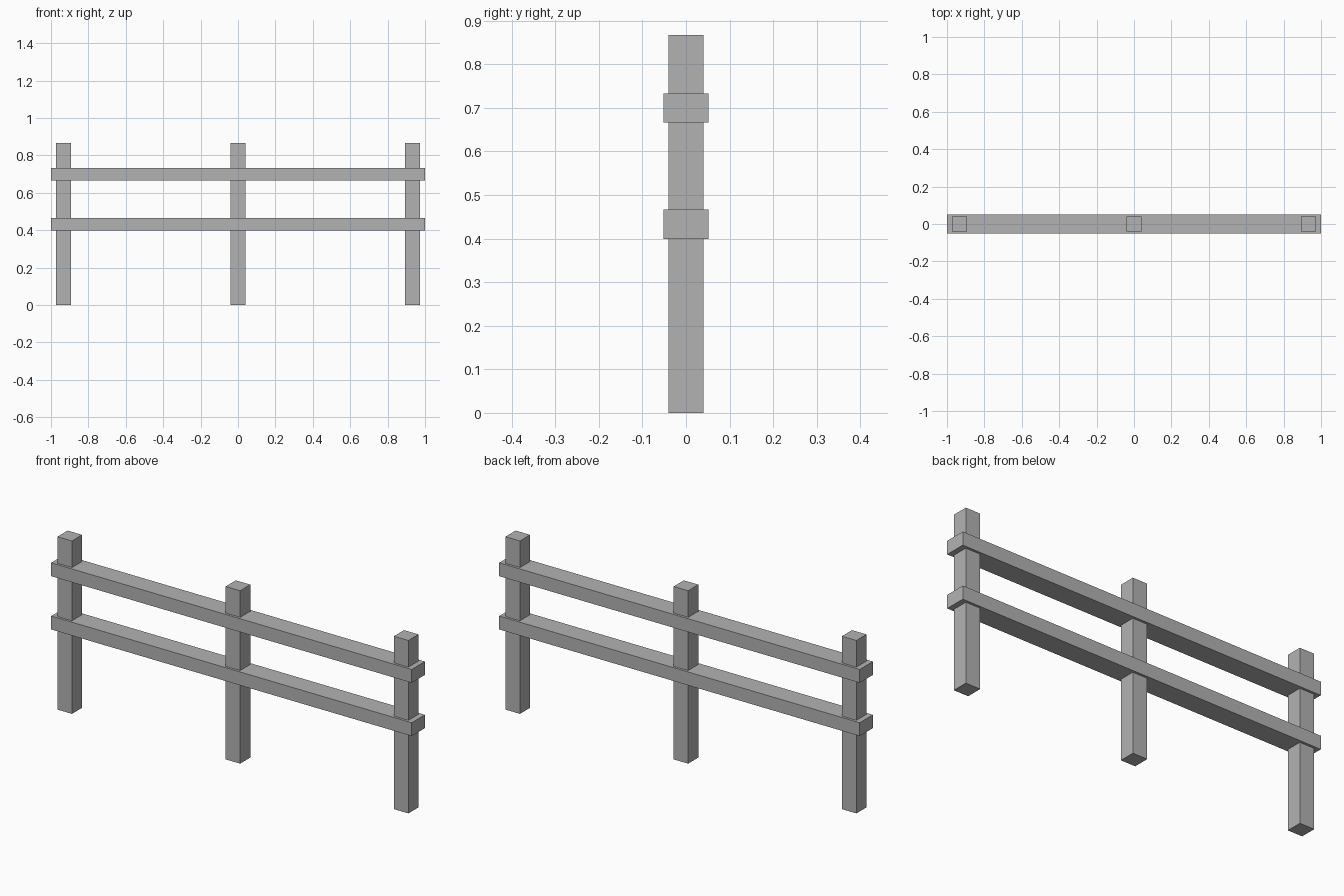
import bpy

if "Cube" in bpy.data.objects:
    bpy.data.objects.remove(bpy.data.objects["Cube"], do_unlink=True)

# Single plain grey for the whole fence
grey = bpy.data.materials.new("plain_grey")
grey.use_nodes = True
colour = (0.45, 0.45, 0.45, 1)
grey.diffuse_color = colour
grey.node_tree.nodes["Principled BSDF"].inputs["Base Color"].default_value = colour


def box(name, centre, size):
    bpy.ops.mesh.primitive_cube_add(size=1, location=centre)
    obj = bpy.context.object
    obj.name = name
    obj.scale = size
    bpy.ops.object.transform_apply(location=False, rotation=False, scale=True)
    obj.data.materials.append(grey)


# Three square posts
height = 0.867
for name, x in (("right_post", -0.933), ("middle_post", 0), ("left_post", 0.933)):
    box(name, (x, 0, height / 2), (0.08, 0.08, height))

# Two full-length rails wrapping the posts
for name, z in (("lower_rail", 0.433), ("upper_rail", 0.7)):
    box(name, (0, 0, z), (2, 0.104, 0.067))
